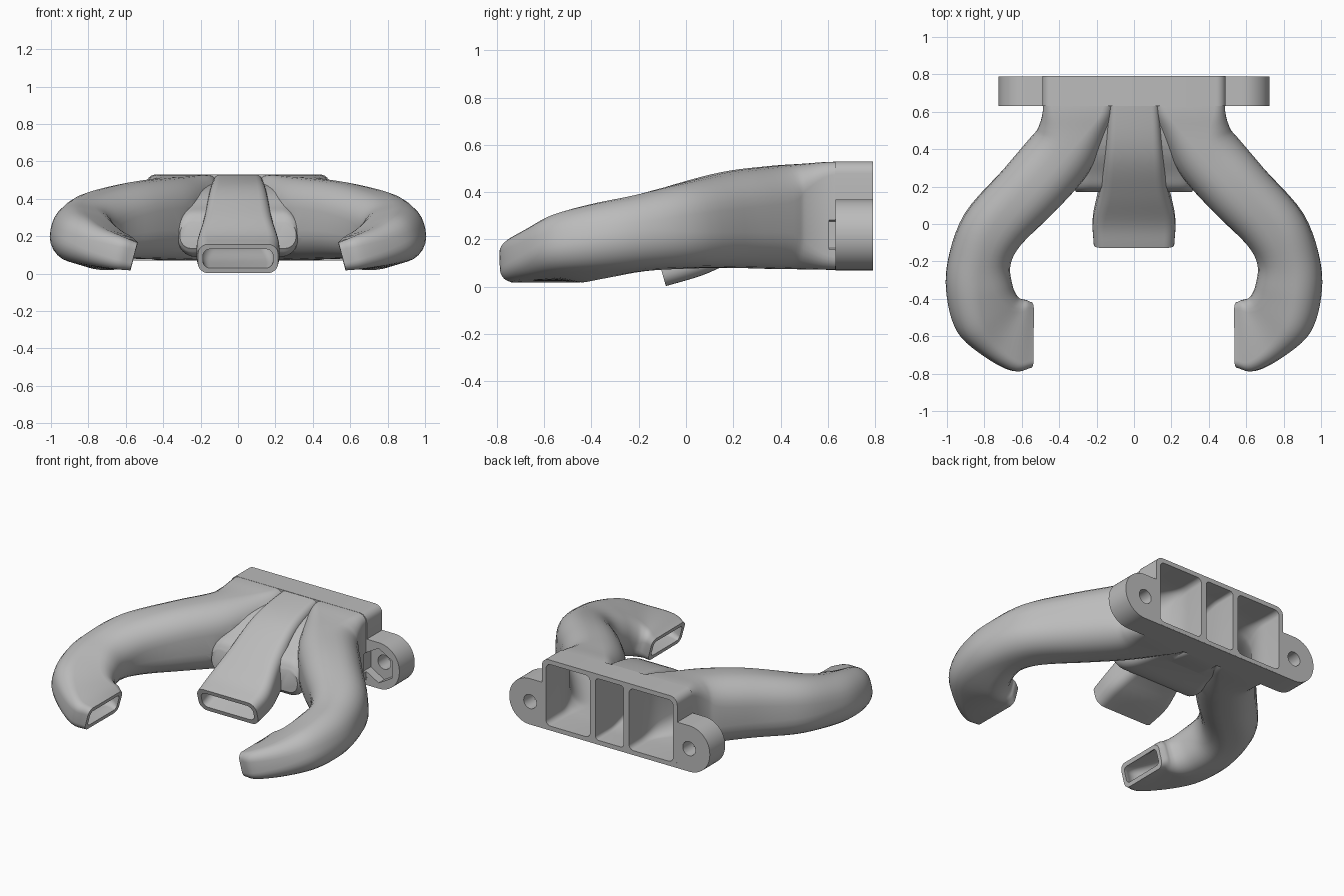
import bpy
import bmesh
from math import cos, sin, pi
from mathutils import Vector

if "Cube" in bpy.data.objects:
    bpy.data.objects.remove(bpy.data.objects["Cube"])

grey = bpy.data.materials.new("plain grey")
grey.use_nodes = True
colour = (0.5, 0.5, 0.5, 1)
grey.diffuse_color = colour
grey.node_tree.nodes["Principled BSDF"].inputs["Base Color"].default_value = colour

UP = Vector((0, 0, 1))
WALL = 0.028


def rounded_rect(half_w, half_h, radius, steps=6):
    """Outline of a rounded rectangle, anticlockwise."""
    radius = max(0.008, min(radius, half_w * 0.98, half_h * 0.98))
    points = []
    for corner, (sx, sy) in enumerate([(1, 1), (-1, 1), (-1, -1), (1, -1)]):
        for i in range(steps + 1):
            a = (corner + i / steps) * pi / 2
            points.append((sx * (half_w - radius) + radius * cos(a),
                           sy * (half_h - radius) + radius * sin(a)))
    return points


def skin(name, rings):
    """Closed solid through a list of matching rings."""
    bm = bmesh.new()
    loops = [[bm.verts.new(p) for p in ring] for ring in rings]
    n = len(loops[0])
    for a, b in zip(loops, loops[1:]):
        for i in range(n):
            j = (i + 1) % n
            bm.faces.new((a[i], a[j], b[j], b[i]))
    bm.faces.new(loops[0])
    bm.faces.new(loops[-1])
    bmesh.ops.recalc_face_normals(bm, faces=bm.faces)
    mesh = bpy.data.meshes.new(name)
    bm.to_mesh(mesh)
    bm.free()
    mesh.materials.append(grey)
    obj = bpy.data.objects.new(name, mesh)
    bpy.context.scene.collection.objects.link(obj)
    return obj


def smooth_rows(rows, steps=5):
    """Catmull-Rom interpolation of section rows."""
    rows = [Vector(r) for r in rows]
    padded = [2 * rows[0] - rows[1]] + rows + [2 * rows[-1] - rows[-2]]
    result = []
    for p, q, r, s in zip(padded, padded[1:], padded[2:], padded[3:]):
        for i in range(steps):
            t = i / steps
            result.append(q + ((r - p) * t + (2 * p - 5 * q + 4 * r - s) * t ** 2
                               + (3 * q - p - 3 * r + s) * t ** 3) / 2)
    return result + [rows[-1]]


def duct(name, rows, side=1, wall=0.0):
    """Tube along rows of inner x, y, outer x, y, z, half height, radius,
    outer edge lift, downward pitch."""
    rows = smooth_rows(rows)
    rings = []
    for i, (ix, iy, ox, oy, z, half_h, radius, lift, pitch) in enumerate(rows):
        inner, outer = Vector((ix, iy, z - lift)), Vector((ox, oy, z + lift))
        centre = (inner + outer) / 2
        half_w = (outer - inner).length / 2
        out = (outer - inner).normalized()
        along = out.cross(UP).normalized() * cos(pitch) - UP * sin(pitch)
        top = along.cross(out).normalized()
        if wall and i == 0:
            centre -= along * 0.12
        if wall and i == len(rows) - 1:
            centre += along * 0.02
        ring = []
        for a, b in rounded_rect(half_w - wall, half_h - wall, radius - wall * 0.6):
            p = centre + out * a + top * b
            ring.append((p.x * side, p.y, p.z))
        rings.append(ring)
    return skin(name, rings)


def straight(half_w, y, *rest):
    """Section row centred on the middle plane."""
    return (-half_w, y, half_w, y, *rest)


def prism(name, outline, x, z, y0, y1):
    """Outline in x and z, extruded along y."""
    return skin(name, [[(x + a, y, z + b) for a, b in outline] for y in (y0, y1)])


def polygon(radius, count):
    angles = [2 * pi * (i + 0.5) / count for i in range(count)]
    return [(radius * cos(a), radius * sin(a)) for a in angles]


def combine(target, other, operation):
    """Boolean two solids and discard the second."""
    mod = target.modifiers.new("join", "BOOLEAN")
    mod.operation, mod.object, mod.solver = operation, other, "EXACT"
    mod.use_self = True
    graph = bpy.context.evaluated_depsgraph_get()
    mesh = bpy.data.meshes.new_from_object(target.evaluated_get(graph))
    target.modifiers.clear()
    target.data = mesh
    bpy.data.objects.remove(other)


# Curved side arm
arm = [
    (.113, .72, .488, .72, .30, .229, .05, 0, 0),
    (.113, .60, .488, .60, .30, .228, .06, 0, 0),
    (.145, .48, .515, .51, .297, .223, .11, 0, 0),
    (.245, .27, .56, .455, .293, .217, .15, 0, 0),
    (.42, .07, .70, .29, .283, .203, .15, 0, .05),
    (.60, -.10, .905, .05, .255, .178, .14, .015, .12),
    (.665, -.21, .99, -.20, .225, .158, .14, .03, .15),
    (.66, -.32, .99, -.40, .195, .147, .13, .045, .2),
    (.637, -.38, .93, -.585, .165, .13, .11, .045, .26),
    (.61, -.40, .80, -.705, .135, .108, .08, .02, .26),
    (.585, -.405, .65, -.785, .112, .09, .055, 0, .26),
    (.555, -.42, .557, -.768, .092, .077, .04, 0, .26),
]
# Short middle nozzle
nozzle = [
    straight(.13, .72, .30, .229, .04, 0, 0),
    straight(.135, .60, .298, .226, .04, 0, 0),
    straight(.155, .40, .28, .19, .05, 0, .2),
    straight(.183, .20, .225, .12, .06, 0, .4),
    straight(.22, .03, .13, .09, .06, 0, .4),
    straight(.215, -.107, .08, .08, .055, 0, .28),
]
# Web that fills the crotch between nozzle and arms
web = [
    straight(.20, .70, .30, .215, .04, 0, 0),
    straight(.25, .42, .27, .18, .06, 0, 0),
    straight(.31, .27, .228, .138, .08, 0, 0),
    straight(.32, .20, .215, .11, .08, 0, 0),
    straight(.31, .17, .205, .07, .06, 0, 0),
]

# Inlet block with its mounting lugs
body = prism("duct_body", rounded_rect(.49, .229, .05), 0, .301, .63, .79)
combine(body, prism("lugs", rounded_rect(.725, .15, .15, 12), 0, .22, .631, .7895), "UNION")

# Outer skins
combine(body, duct("web", web), "UNION")
combine(body, duct("middle_nozzle", nozzle), "UNION")
for side in (1, -1):
    combine(body, duct("arm", arm, side), "UNION")

# Hollow channels
combine(body, duct("middle_channel", nozzle, 1, WALL), "DIFFERENCE")
for side in (1, -1):
    combine(body, duct("arm_channel", arm, side, WALL), "DIFFERENCE")
    # Bolt hole and hexagonal nut recess
    combine(body, prism("bolt", polygon(.046, 24), side * .575, .22, .6, .85), "DIFFERENCE")
    combine(body, prism("nut", polygon(.113, 6), side * .575, .22, .605, .69), "DIFFERENCE")

bpy.ops.object.select_all(action="DESELECT")
body.select_set(True)
bpy.context.view_layer.objects.active = body
bpy.ops.object.shade_smooth_by_angle(angle=0.7)
